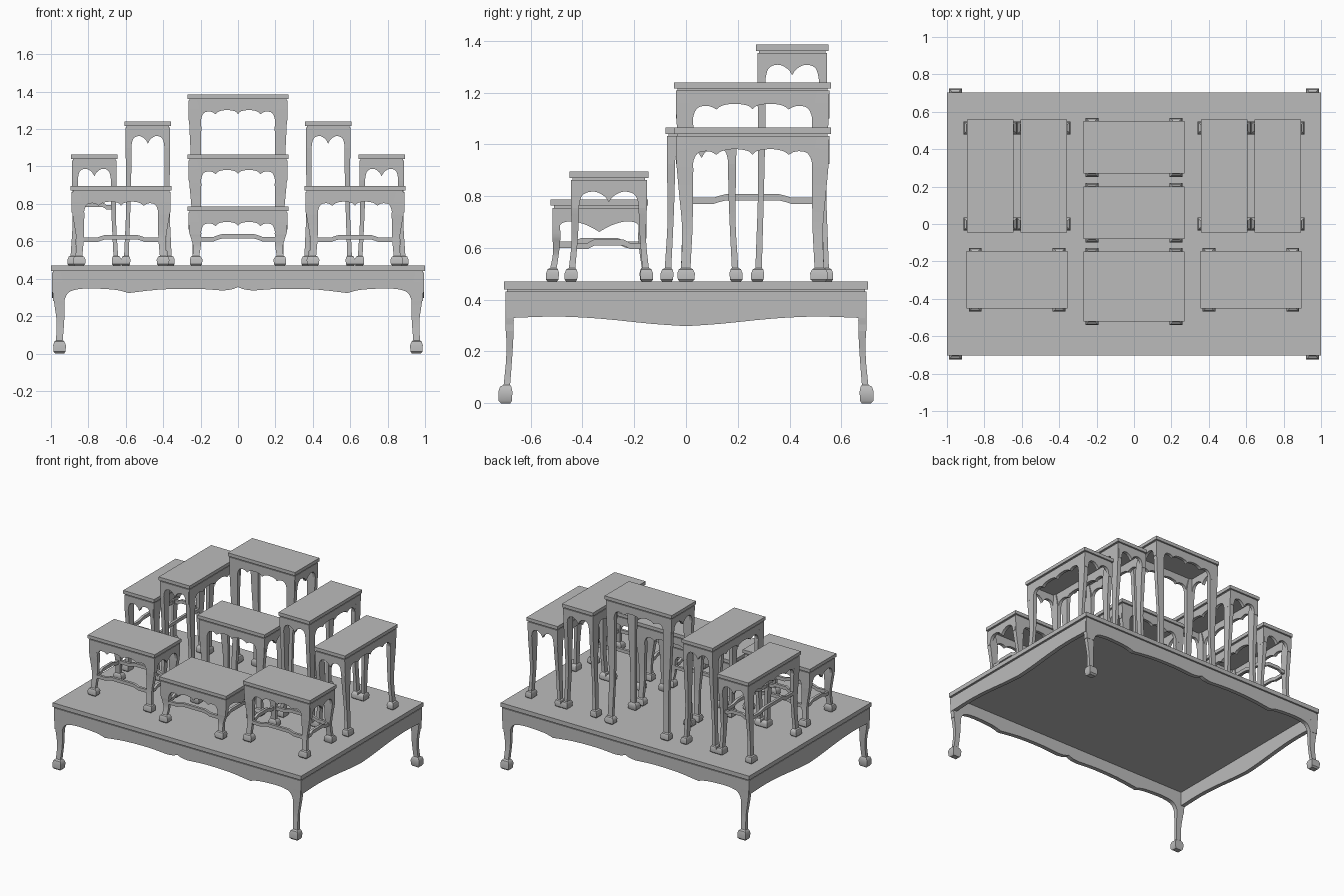
import bpy, bmesh, math
from mathutils import Matrix

cube = bpy.data.objects.get("Cube")
if cube:
    bpy.data.objects.remove(cube, do_unlink=True)

GREY = 0.5
mat = bpy.data.materials.new("plain grey")
mat.use_nodes = True
mat.diffuse_color = (GREY, GREY, GREY, 1)
mat.node_tree.nodes["Principled BSDF"].inputs["Base Color"].default_value = (GREY, GREY, GREY, 1)


def finish(bm, name, place, angle=35):
    bmesh.ops.recalc_face_normals(bm, faces=bm.faces)
    mesh = bpy.data.meshes.new(name)
    bm.to_mesh(mesh)
    bm.free()
    mesh.materials.append(mat)
    mesh.shade_smooth()
    mesh.set_sharp_from_angle(angle=math.radians(angle))
    obj = bpy.data.objects.new(name, mesh)
    obj.matrix_world = place
    bpy.context.collection.objects.link(obj)


def box(bm, sx, sy, z0, z1):
    m = Matrix.Translation((0, 0, (z0 + z1) / 2)) @ Matrix.Diagonal((sx, sy, z1 - z0, 1))
    bmesh.ops.create_cube(bm, size=1, matrix=m)


def loft(bm, rings):
    loops = [[bm.verts.new(p) for p in ring] for ring in rings]
    n = len(loops[0])
    for a, b in zip(loops, loops[1:]):
        for i in range(n):
            bm.faces.new((a[i], a[(i + 1) % n], b[(i + 1) % n], b[i]))
    bm.faces.new(loops[0])
    bm.faces.new(loops[-1])


def panel(bm, outline, d0, d1, along_x):
    # Upright board: a (u, z) outline given thickness from d0 to d1
    loft(bm, [[(u, d, z) if along_x else (d, u, z) for u, z in outline] for d in (d0, d1)])


def curve(points, steps=4):
    # Smooth curve through the points
    out = []
    for i in range(len(points) - 1):
        p = [points[max(i - 1, 0)], points[i], points[i + 1], points[min(i + 2, len(points) - 1)]]
        for s in range(steps):
            t = s / steps
            out.append(tuple(0.5 * (2 * b + (c - a) * t + (2 * a - 5 * b + 4 * c - d) * t * t
                                    + (3 * b - a - 3 * c + d) * t ** 3) for a, b, c, d in zip(*p)))
    return out + [points[-1]]


def scallop(pieces):
    # Separate smooth pieces meeting in cusps, centre to leg
    out = []
    for piece in pieces:
        out += curve(piece, 3)[1 if out else 0:]
    return out


# Apron edges: (fraction of half opening, depth under the table top)
LONG = scallop([[(0, .105), (.08, .09), (.3, .083), (.5, .09), (.6, .105)],
                [(.6, .105), (.72, .092), (.88, .095), (.96, .115), (1, .15)]])
SHORT = scallop([[(0, .118), (.15, .095), (.45, .078), (.75, .082), (.92, .1), (1, .14)]])
VEE = scallop([[(0, .125), (.3, .1), (.65, .085), (.9, .088), (1, .1)]])
BASE_LONG = scallop([[(0, .115), (.04, .128), (.09, .133)], [(.09, .133), (.25, .124), (.45, .128), (.63, .147)],
                     [(.63, .147), (.7, .13), (.85, .122), (.94, .13), (.98, .15), (1, .19)]])
BASE_SHORT = scallop([[(0, .172), (.2, .163), (.5, .143), (.75, .135), (1, .14)]])


def table(name, cx, cy, lx, ly, z0, top, turned=False, long_edge=LONG, short_edge=SHORT,
          rail=None, slab=.024, thick=.022, foot=1.0):
    h = top - z0
    place = Matrix.Translation((cx, cy, z0)) @ Matrix.Rotation(math.pi / 2 if turned else 0, 4, 'Z')
    hx, hy = lx / 2, ly / 2

    # Top board, recessed neck and moulding
    bm = bmesh.new()
    box(bm, lx, ly, h - slab, h)
    box(bm, lx - .024, ly - .024, h - slab - .01, h - slab)
    finish(bm, name + "_top", place)

    # Aprons with scalloped lower edges
    bm = bmesh.new()
    for half, depth, leg, edge, along in ((hx, hy, .07, long_edge, True), (hy, hx, .036, short_edge, False)):
        w = half - leg
        low = [(u * w, h - d) for u, d in edge]
        right = low + [(half - .012, low[-1][1]), (half - .012, h - slab - .008)]
        outline = [(-u, z) for u, z in reversed(right)] + right[1:]
        for s in (-1, 1):
            panel(bm, outline, s * (depth - .006), s * (depth - .006 - thick), along)
    finish(bm, name + "_aprons", place, 30)

    # Curved legs: (height, outer x, inner x, outer y, inner y) as insets from the top edge
    f = .05 * foot
    s = h - .13 - f
    shaft = curve([(f * 1.05, .026, .063, -.002, .023), (f + s * .15, .029, .066, .002, .026),
                   (f + s * .4, .03, .071, .008, .031), (f + s * .72, .018, .072, .008, .036),
                   (f + s, .008, .072, .006, .037), (h - slab - .008, .006, .05, .006, .034)], 4)
    k = .012 * foot
    block = [(0, .022, .07, -.012, .024), (f * .15, .014, .078, -.006 - k, .03),
             (f * .65, .012, .08, -.006 - k, .032), (f * .95, .018, .072, -k, .028)]
    bm = bmesh.new()
    for sx in (-1, 1):
        for sy in (-1, 1):
            loft(bm, [[(sx * (hx - a), sy * (hy - b), z) for a, b in
                       ((ox, oy), (ix, oy), (ix, iy), (ox, iy))] for z, ox, ix, oy, iy in block + shaft])
    finish(bm, name + "_legs", place)

    # Stretchers with a raised middle
    if rail:
        bm = bmesh.new()
        r = .024
        for half, depth, along in ((hx - .06, hy - .018, True), (hy - .02, hx - .05, False)):
            line = [(half, 0), (half * .62, 0), (half * .52, .008), (half * .42, .014)]
            line = [(-u, z) for u, z in line] + line[::-1]
            outline = [(u, rail + z) for u, z in line] + [(u, rail + r + z) for u, z in line[::-1]]
            for s in (-1, 1):
                panel(bm, outline, s * depth - .009, s * depth + .009, along)
        finish(bm, name + "_stretchers", place)


FLOOR = .47
table("base_table", 0, 0, 2, 1.405, 0, FLOOR, long_edge=BASE_LONG, short_edge=BASE_SHORT,
      slab=.03, thick=.03, foot=1.35)

# Middle row, front to back
table("front_table", 0, -.335, .54, .375, FLOOR, .787, short_edge=VEE, rail=.13)
table("middle_table", 0, .06, .54, .28, FLOOR, 1.065)
table("back_table", 0, .41, .54, .28, FLOOR, 1.385)

# Side tables, mirrored
for side, s in (("left", 1), ("right", -1)):
    table(side + "_front_table", s * .625, -.298, .54, .305, FLOOR, .895, rail=.125)
    table(side + "_inner_table", s * .482, .257, .605, .25, FLOOR, 1.24, turned=True)
    table(side + "_outer_table", s * .768, .257, .605, .25, FLOOR, 1.065, turned=True,
          rail=.3 if s < 0 else None)
